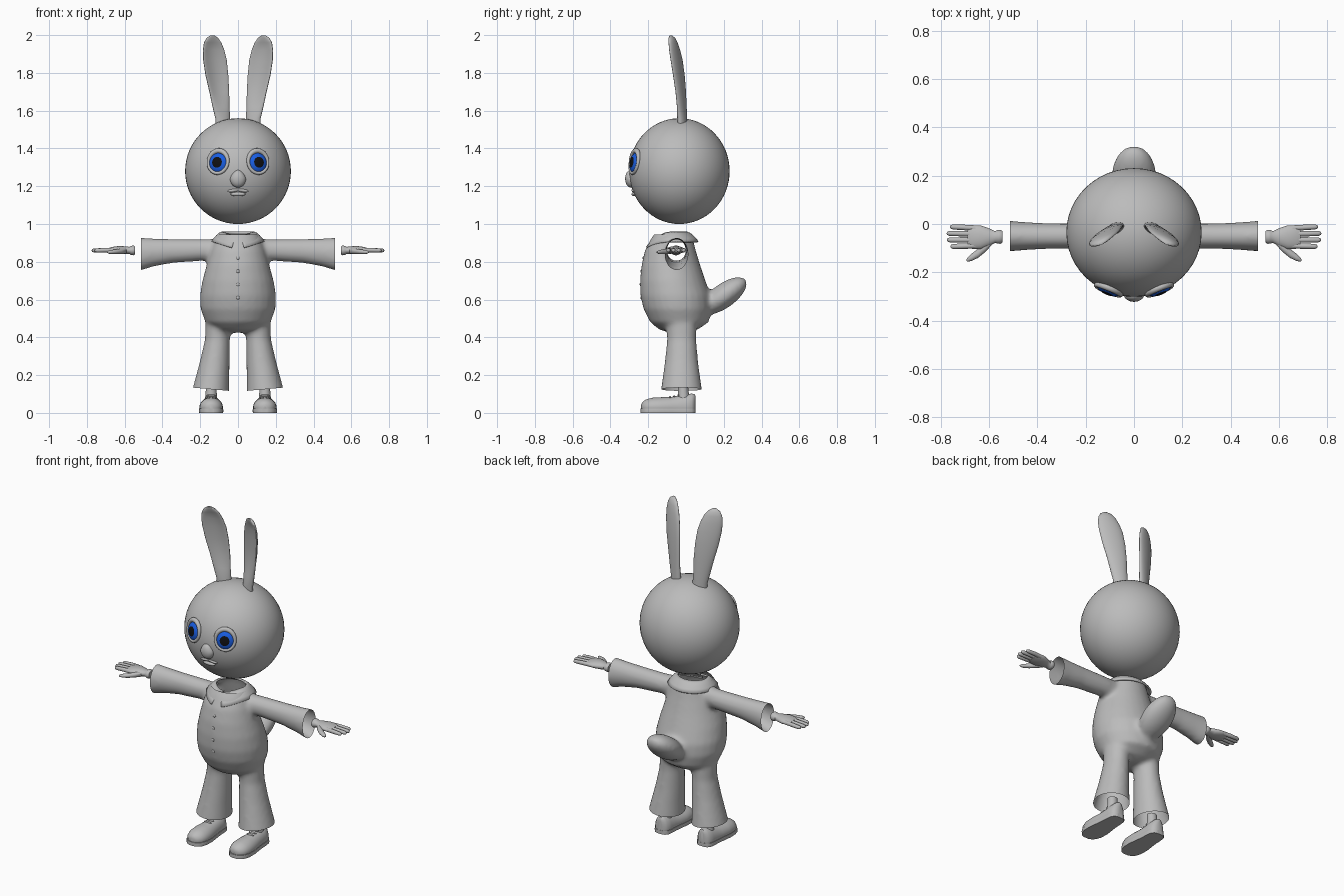
import bpy, bmesh
from math import sin, cos, pi, radians
from mathutils import Vector, Matrix

if "Cube" in bpy.data.objects:
    bpy.data.objects.remove(bpy.data.objects["Cube"])


def material(name, rgb):
    m = bpy.data.materials.new(name)
    m.diffuse_color = (*rgb, 1)
    m.use_nodes = True
    m.node_tree.nodes["Principled BSDF"].inputs["Base Color"].default_value = m.diffuse_color
    return m


GREY = material("grey", (0.5, 0.5, 0.5))
BLUE = material("iris blue", (0.01, 0.11, 0.75))
BLACK = material("pupil black", (0.005, 0.005, 0.006))


def finish(bm, name, mirror=False, mats=(GREY,), angle=50, recalc=True):
    """Turn a bmesh into a smooth object, optionally mirrored across x."""
    if recalc:
        bmesh.ops.recalc_face_normals(bm, faces=bm.faces[:])
    me = bpy.data.meshes.new(name)
    bm.to_mesh(me)
    bm.free()
    for m in mats:
        me.materials.append(m)
    for p in me.polygons:
        p.use_smooth = True
    me.set_sharp_from_angle(angle=radians(angle))
    ob = bpy.data.objects.new(name, me)
    bpy.context.collection.objects.link(ob)
    if mirror:
        ob.modifiers.new("mirror", 'MIRROR').use_mirror_merge = False
    return ob


def skin(bm, rings):
    """Closed surface through rings of points."""
    vs = [[bm.verts.new(p) for p in r] for r in rings]
    n = len(vs[0])
    for a, b in zip(vs, vs[1:]):
        for i in range(n):
            bm.faces.new((a[i], a[(i + 1) % n], b[(i + 1) % n], b[i]))
    bm.faces.new(vs[0])
    bm.faces.new(vs[-1])
    return [v for r in vs for v in r]


def loft(bm, axis, rings, s=1, n=28):
    """Ellipse rings (x, y, z, ra, rb) stacked along an axis."""
    out = []
    for x, y, z, ra, rb in rings:
        ring = []
        for i in range(n):
            c, d = ra * cos(2 * pi * i / n), rb * sin(2 * pi * i / n)
            off = {'x': (0, c, d), 'y': (c, 0, d), 'z': (c, d, 0)}[axis]
            ring.append((s * (x + off[0]), y + off[1], z + off[2]))
        out.append(ring)
    return skin(bm, out)


def ball(bm, loc, size, rot=None, u=32, v=20):
    mat = Matrix.Translation(loc) @ (rot or Matrix()) @ Matrix.Diagonal((*size, 1))
    return bmesh.ops.create_uvsphere(bm, u_segments=u, v_segments=v, radius=1, matrix=mat)


# Suit: torso, sleeves, trousers and tail blended into one hollow shell
bm = bmesh.new()
loft(bm, 'z', [(0, -.035, .425, .05, .05), (0, -.04, .44, .12, .1), (0, -.035, .48, .172, .155),
               (0, -.045, .55, .199, .18), (0, -.055, .62, .202, .186), (0, -.07, .70, .189, .173),
               (0, -.08, .78, .167, .156), (0, -.083, .86, .145, .135), (0, -.075, .92, .125, .112),
               (0, -.065, .98, .09, .08)])
for s in (1, -1):
    loft(bm, 'x', [(.04, -.06, .863, .055, .06), (.2, -.05, .862, .052, .058),
                   (.35, -.05, .857, .053, .064), (.45, -.05, .849, .058, .075),
                   (.51, -.05, .841, .063, .086), (.56, -.05, .838, .066, .09)], s)
    loft(bm, 'z', [(.1, -.03, .54, .07, .08), (.105, -.024, .45, .068, .08),
                   (.109, -.023, .39, .066, .077), (.122, -.024, .28, .078, .087),
                   (.135, -.024, .19, .089, .099), (.143, -.024, .12, .097, .109),
                   (.146, -.024, .07, .1, .112)], s)
ball(bm, (0, .2, .62), (.092, .145, .064), Matrix.Rotation(radians(36), 4, 'X'))
raw = finish(bm, "suit_base")
mod = raw.modifiers.new("blend", 'REMESH')
mod.mode, mod.voxel_size = 'VOXEL', .012
mod = raw.modifiers.new("soften", 'SMOOTH')
mod.factor, mod.iterations = .5, 8
bpy.context.view_layer.update()
blended = raw.evaluated_get(bpy.context.evaluated_depsgraph_get()).to_mesh()
bm = bmesh.new()
bm.from_mesh(blended)
bpy.data.objects.remove(raw)
# Open the cuffs, hems and neck
for co, no in (((.513, 0, 0), (1, 0, 0)), ((-.513, 0, 0), (-1, 0, 0)),
               ((0, 0, .125), (0, 0, -1)), ((0, 0, .945), (0, 0, 1))):
    bmesh.ops.bisect_plane(bm, geom=bm.verts[:] + bm.edges[:] + bm.faces[:],
                           plane_co=co, plane_no=no, clear_outer=True)
for v in bm.verts:
    if v.co.z < .2:
        v.co.z += .09 * (abs(v.co.x) - .14) * (.2 - v.co.z) / .075
suit = finish(bm, "suit", recalc=False)

# Buttons down the front
bpy.context.view_layer.update()
bm = bmesh.new()
for z in (.82, .75, .68, .61):
    hit, p, _, _ = suit.ray_cast(Vector((0, -1, z)), Vector((0, 1, 0)))
    if hit:
        ball(bm, p, (.009, .004, .009), u=16, v=8)
finish(bm, "buttons")

# Collar: sloping band with two points meeting at the front
bm = bmesh.new()
N, rows = 56, []
for k in range(5):
    u = k / 4
    row = []
    for i in range(N + 1):
        gap = .04 + .2 * u
        a = gap + (2 * pi - 2 * gap) * i / N
        f = max(0, cos(a)) ** 3
        rx = .085 + .053 * u
        ry = .07 + (.058 + .022 * f) * u
        z = .955 - .02 * f - (.05 + .012 * f) * u ** 1.5
        row.append(bm.verts.new((rx * sin(a), -.065 - ry * cos(a), z)))
    rows.append(row)
for a, b in zip(rows, rows[1:]):
    for i in range(N):
        bm.faces.new((a[i], a[i + 1], b[i + 1], b[i]))
collar = finish(bm, "collar")
mod = collar.modifiers.new("thickness", 'SOLIDIFY')
mod.thickness, mod.offset = .01, 0

# Head, nose and lips
HC, HR = Vector((0, -.035, 1.28)), Vector((.28, .266, .28))
bm = bmesh.new()
ball(bm, HC, HR, u=48, v=32)
finish(bm, "head")
bm = bmesh.new()
for v in ball(bm, (0, -.292, 1.24), (.042, .03, .047))['verts']:
    if v.co.z > 1.24:
        v.co.x *= 1 - 5 * (v.co.z - 1.24)
finish(bm, "nose")
bm = bmesh.new()
ball(bm, (0, -.276, 1.158), (.04, .012, .011))
for s in (1, -1):
    ball(bm, (s * .022, -.277, 1.178), (.034, .011, .009), Matrix.Rotation(s * .15, 4, 'Y'))
finish(bm, "lips")

# Eyes: domes with pupil and iris rings, framed by eyelids
x, z = .107, 1.325
y = HC.y - HR.y * (1 - (x / HR.x) ** 2 - ((z - HC.z) / HR.z) ** 2) ** .5
surf = Vector((x, y, z))
nrm = Vector([(surf[i] - HC[i]) / HR[i] ** 2 for i in range(3)]).normalized()
rot = nrm.to_track_quat('Z', 'Y').to_matrix().to_4x4()
centre = surf - nrm * .014
bm = bmesh.new()
ball(bm, centre, (.055, .057, .03), rot, u=32, v=24)
for f in bm.faces:
    d = f.calc_center_median() - centre
    depth = d.dot(nrm)
    r = (d - nrm * depth).length
    f.material_index = 0 if depth < 0 or r > .052 else (2 if r < .028 else 1)
finish(bm, "eyes", True, (GREY, BLUE, BLACK))
bm = bmesh.new()
m = Matrix.Translation(surf - nrm * .004 + Vector((0, 0, .004))) @ rot
rings = []
for i in range(40):
    a = 2 * pi * i / 40
    w = .009 + .005 * max(0, sin(a))
    rings.append([bm.verts.new(m @ Vector(((.055 + w * cos(b)) * cos(a), (.06 + w * cos(b)) * sin(a),
                                           w * sin(b)))) for b in [2 * pi * j / 10 for j in range(10)]])
for i in range(40):
    a, b = rings[i], rings[(i + 1) % 40]
    for j in range(10):
        bm.faces.new((a[j], b[j], b[(j + 1) % 10], a[(j + 1) % 10]))
finish(bm, "eyelids", True)

# Ears: turned, hollowed blades (x, y, z, half width, half thickness, groove)
bm = bmesh.new()
rings = []
for x, y, z, w, t, g in [(.08, -.018, 1.5, .04, .022, 0), (.081, -.02, 1.56, .042, .022, 0),
                         (.09, -.024, 1.62, .048, .021, .4), (.099, -.03, 1.7, .057, .021, .9),
                         (.112, -.04, 1.79, .066, .021, 1), (.122, -.052, 1.87, .068, .021, 1),
                         (.129, -.062, 1.92, .062, .02, 1), (.134, -.07, 1.96, .05, .018, .8),
                         (.136, -.076, 1.985, .033, .014, .3), (.136, -.08, 1.998, .012, .006, 0)]:
    ring = []
    for i in range(32):
        c, s = cos(2 * pi * i / 32), sin(2 * pi * i / 32)
        px, py = w * c, t * s + (g * 1.3 * t * s * s if s < 0 else 0)
        a = radians(-24)
        ring.append((x + px * cos(a) - py * sin(a), y + px * sin(a) + py * cos(a), z))
    rings.append(ring)
skin(bm, rings)
finish(bm, "ears", True, angle=70)

# Hands: wrist and palm, four fingers, thumb
bm = bmesh.new()
loft(bm, 'x', [(.545, -.053, .86, .024, .021), (.553, -.053, .86, .029, .026), (.566, -.053, .86, .028, .024),
               (.575, -.054, .86, .024, .019), (.6, -.055, .861, .037, .021), (.635, -.055, .862, .049, .021),
               (.67, -.054, .862, .049, .016), (.688, -.053, .862, .04, .01)])
for y0, y1, tip in ((-.017, -.012, .762), (-.041, -.039, .775), (-.066, -.066, .774), (-.09, -.093, .76)):
    loft(bm, 'x', [(.655, y0, .862, .011, .012), (.7, (y0 + y1) / 2, .862, .0115, .012),
                   (tip - .012, y1, .86, .0105, .0105), (tip - .003, y1, .86, .007, .007),
                   (tip, y1, .86, .002, .002)], n=14)
loft(bm, 'x', [(.59, -.07, .858, .018, .015), (.615, -.094, .856, .022, .015), (.645, -.121, .853, .019, .013),
               (.672, -.138, .851, .015, .011), (.688, -.147, .851, .009, .007), (.694, -.15, .851, .002, .002)], n=16)
finish(bm, "hands", True)

# Shoes: rounded upper, flat sole, laces and ankles
prof = [(-.237, .012, .045), (-.23, .032, .058), (-.212, .05, .071), (-.18, .061, .08), (-.13, .062, .083),
        (-.08, .055, .084), (-.04, .05, .091), (0, .048, .098), (.03, .044, .102), (.045, .03, .1), (.05, .012, .09)]
bm = bmesh.new()
for v in loft(bm, 'y', [(.142, y, .03, r, top - .03) for y, r, top in prof]):
    v.co.z = max(v.co.z, .012)
finish(bm, "shoe_uppers", True)
bm = bmesh.new()
for v in loft(bm, 'y', [(.142, y * 1.015, .011, r + .003, .06) for y, r, top in prof]):
    v.co.z = min(max(v.co.z, 0), .022)
finish(bm, "shoe_soles", True, angle=40)
bm = bmesh.new()
for y, z in ((-.085, .083), (-.062, .087), (-.04, .092)):
    ball(bm, (.142, y, z), (.026, .006, .006), u=14, v=8)
finish(bm, "laces", True)
bm = bmesh.new()
loft(bm, 'z', [(.142, -.012, .07, .033, .034), (.142, -.014, .11, .029, .028), (.141, -.016, .15, .028, .026)])
finish(bm, "ankles", True)
